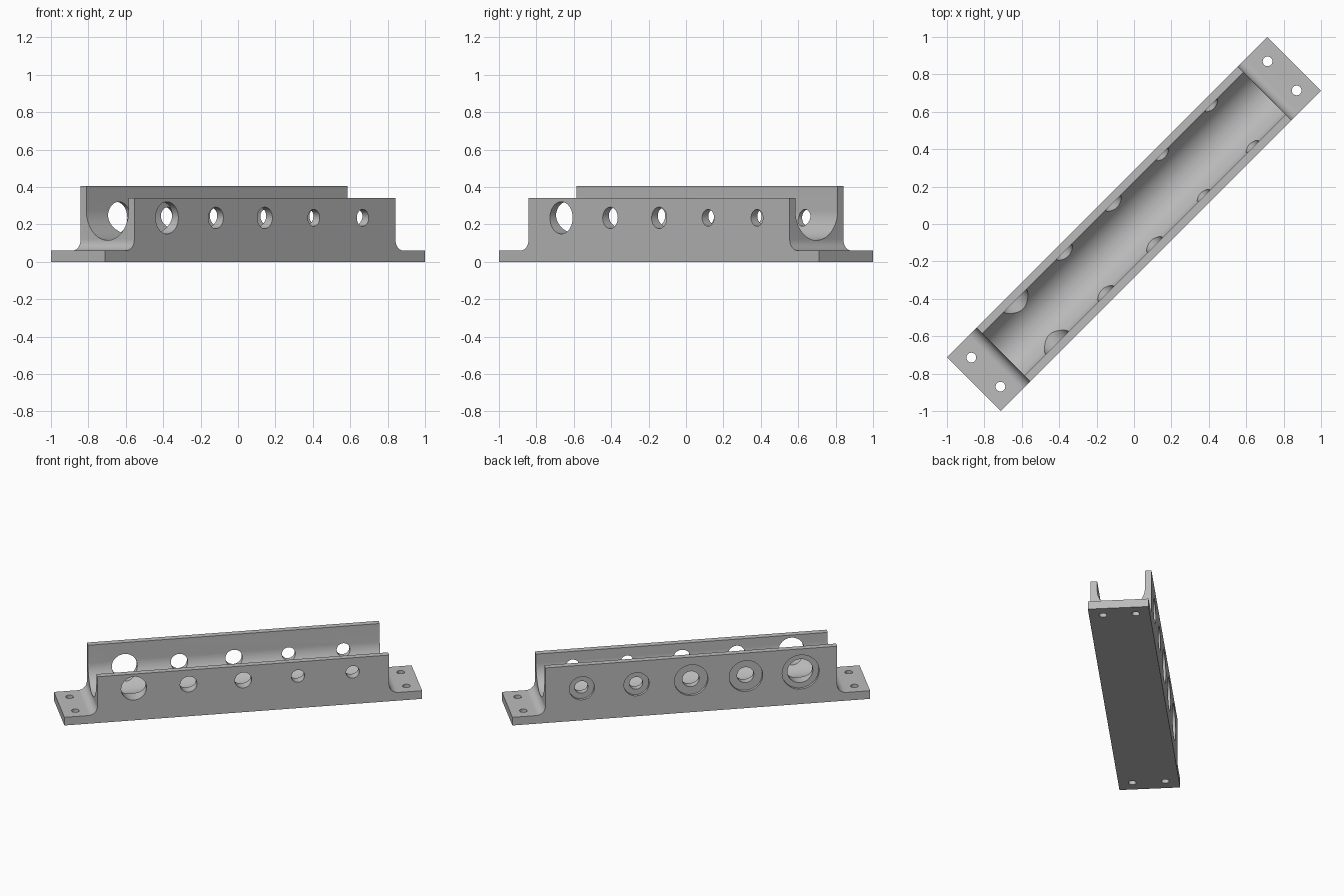
import bpy, bmesh
from math import pi, sin, cos, radians
from mathutils import Vector

cube = bpy.data.objects.get("Cube")
if cube:
    bpy.data.objects.remove(cube, do_unlink=True)

grey = bpy.data.materials.new("plain grey")
grey.use_nodes = True
grey.diffuse_color = (0.5, 0.5, 0.5, 1)
grey.node_tree.nodes["Principled BSDF"].inputs["Base Color"].default_value = (0.5, 0.5, 0.5, 1)

# Overall dimensions, with the bar along local x
HALF_LENGTH, HALF_WIDTH, BLOCK = 1.21, 0.203, 0.987
FLANGE, FRONT_TOP, BACK_TOP = 0.06, 0.34, 0.405
FILLET, BORE, BORE_Z, HOLE_Z = 0.06, 0.16, 0.275, 0.235


def prism(name, points, start, end):
    """Extrude a closed 3D outline from offset start to offset end."""
    bm = bmesh.new()
    face = bm.faces.new([bm.verts.new(Vector(p) + Vector(start)) for p in points])
    ext = bmesh.ops.extrude_face_region(bm, geom=[face])
    moved = [g for g in ext["geom"] if isinstance(g, bmesh.types.BMVert)]
    bmesh.ops.translate(bm, verts=moved, vec=Vector(end) - Vector(start))
    if face.is_valid and len(face.edges[0].link_faces) < 2:
        bm.faces.new([v for v in face.verts])
    bmesh.ops.recalc_face_normals(bm, faces=bm.faces)
    mesh = bpy.data.meshes.new(name)
    bm.to_mesh(mesh)
    bm.free()
    mesh.materials.append(grey)
    obj = bpy.data.objects.new(name, mesh)
    bpy.context.collection.objects.link(obj)
    return obj


def arc(cx, cz, r, a0, a1, steps):
    return [(cx + r * cos(a0 + (a1 - a0) * i / steps),
             cz + r * sin(a0 + (a1 - a0) * i / steps)) for i in range(steps + 1)]


def cut(cutter):
    """Subtract the cutter from the bracket and discard it."""
    mod = bracket.modifiers.new("cut", 'BOOLEAN')
    mod.operation, mod.solver, mod.object = 'DIFFERENCE', 'EXACT', cutter
    bpy.ops.object.modifier_apply(modifier=mod.name)
    bpy.data.objects.remove(cutter, do_unlink=True)


def cross_hole(x, r, y0, y1):
    ring = arc(x, HOLE_Z, r, 0, 2 * pi, 40)[:-1]
    cut(prism("cross_hole", [(a, 0, b) for a, b in ring], (0, y0, 0), (0, y1, 0)))


# Block with end flanges and fillets, extruded across its width
half = [(HALF_LENGTH, 0), (HALF_LENGTH, FLANGE)]
half += arc(BLOCK + FILLET, FLANGE + FILLET, FILLET, 1.5 * pi, pi, 10)
half += [(BLOCK, BACK_TOP)]
outline = half + [(-x, z) for x, z in reversed(half)]
bracket = prism("channel_bracket", [(x, 0, z) for x, z in outline],
                (0, -HALF_WIDTH, 0), (0, HALF_WIDTH, 0))
bpy.ops.object.select_all(action='DESELECT')
bracket.select_set(True)
bpy.context.view_layer.objects.active = bracket

# Lower front wall
step = [(-1, FRONT_TOP), (0, FRONT_TOP), (0, 1), (-1, 1)]
cut(prism("front_step", [(0, y, z) for y, z in step], (-2, 0, 0), (2, 0, 0)))

# Round-bottomed channel
channel = arc(0, BORE_Z, BORE, pi, 2 * pi, 40) + [(BORE, 1), (-BORE, 1)]
cut(prism("channel", [(0, y, z) for y, z in channel], (-2, 0, 0), (2, 0, 0)))

# Cross holes through both walls, with wider recesses outside the back wall
for i, (r, recess) in enumerate([(0.086, 0.125), (0.057, 0.113), (0.057, 0.113),
                                 (0.045, 0.085), (0.045, 0.085)]):
    x = (i - 2) * 0.37
    cross_hole(x, r, -1, 1)
    cross_hole(x, recess, HALF_WIDTH - 0.02, 1)

# Mounting holes in the flanges
for sx in (-1, 1):
    for sy in (-1, 1):
        ring = arc(sx * 1.12, sy * 0.11, 0.026, 0, 2 * pi, 28)[:-1]
        cut(prism("mount_hole", [(a, b, 0) for a, b in ring], (0, 0, -1), (0, 0, 1)))

# Smooth curved walls and turn the bar onto the diagonal
bpy.ops.object.shade_smooth_by_angle(angle=radians(30))
bracket.rotation_euler.z = radians(45)
